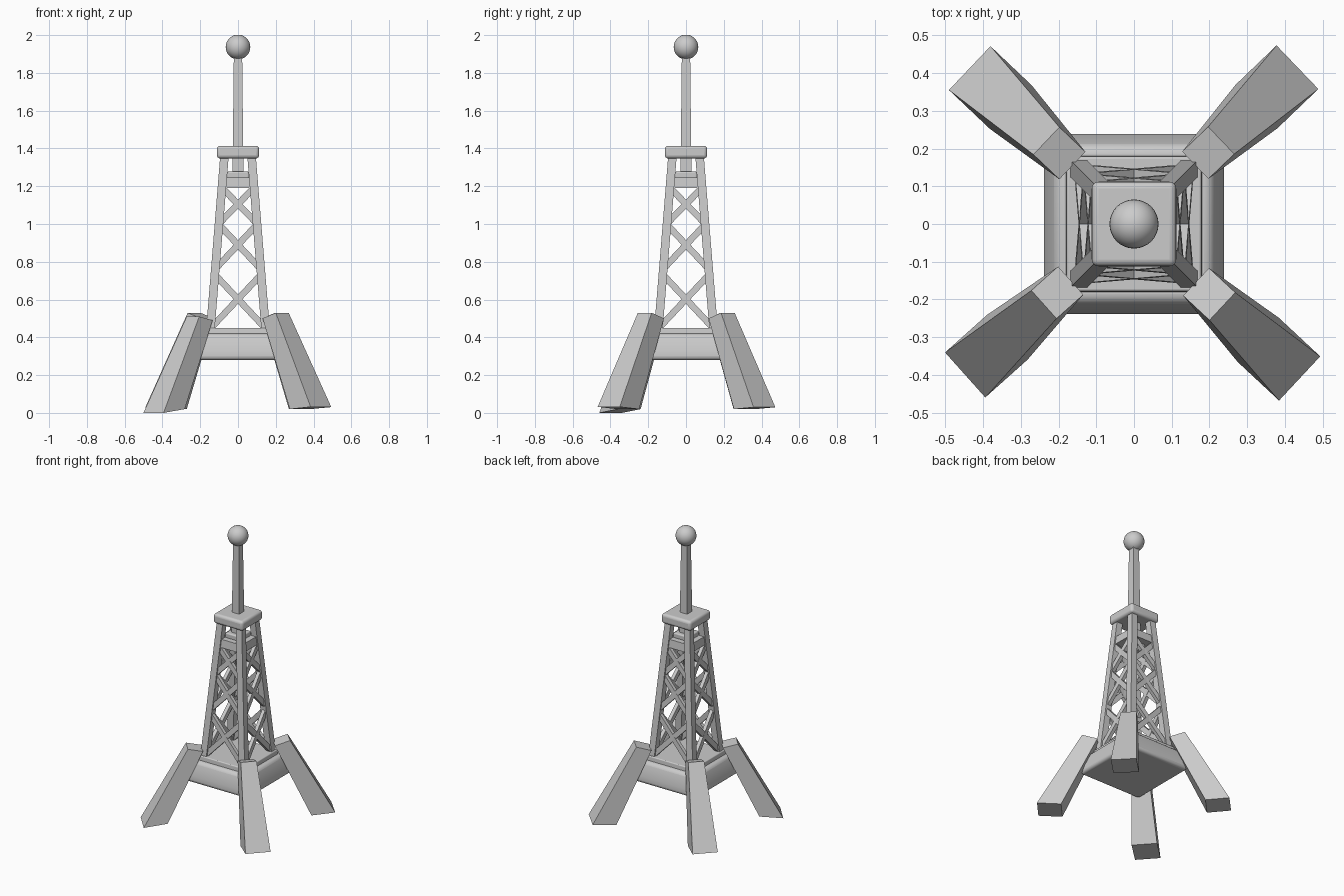
import bpy, bmesh, math
from mathutils import Vector, Matrix

if "Cube" in bpy.data.objects:
    bpy.data.objects.remove(bpy.data.objects["Cube"])


def make(name, bm, bevel=0, smooth=False):
    bmesh.ops.recalc_face_normals(bm, faces=bm.faces)
    me = bpy.data.meshes.new(name)
    bm.to_mesh(me)
    bm.free()
    ob = bpy.data.objects.new(name, me)
    bpy.context.collection.objects.link(ob)
    if bevel:
        mod = ob.modifiers.new("bevel", 'BEVEL')
        mod.width, mod.segments = bevel, 4
    if smooth:
        bpy.ops.object.select_all(action='DESELECT')
        ob.select_set(True)
        bpy.context.view_layer.objects.active = ob
        bpy.ops.object.shade_smooth_by_angle(angle=math.radians(35))
    return ob


def loft(bm, rings):
    """Skin a closed solid through four-point rings."""
    loops = [[bm.verts.new(p) for p in r] for r in rings]
    for a, b in zip(loops, loops[1:]):
        for i in range(4):
            j = (i + 1) % 4
            bm.faces.new((a[i], a[j], b[j], b[i]))
    bm.faces.new(loops[0])
    bm.faces.new(loops[-1])


def rect(x0, x1, y0, y1, z):
    return [(x0, y0, z), (x1, y0, z), (x1, y1, z), (x0, y1, z)]


def stack(name, profile, **kw):
    bm = bmesh.new()
    loft(bm, [rect(-h, h, -h, h, z) for h, z in profile])
    return make(name, bm, **kw)


def outer(z):
    """Half width of the tapering tower at height z."""
    return 0.168 + (z - 0.45) * (0.095 - 0.168) / 0.90


def spin4(bm):
    """Repeat a part on all four sides."""
    geom = bm.verts[:] + bm.edges[:] + bm.faces[:]
    for k in range(1, 4):
        d = bmesh.ops.duplicate(bm, geom=geom)
        vs = [v for v in d["geom"] if isinstance(v, bmesh.types.BMVert)]
        bmesh.ops.rotate(bm, verts=vs, cent=(0, 0, 0),
                         matrix=Matrix.Rotation(k * math.pi / 2, 3, 'Z'))


# base platform and its raised step
stack("base_platform", [(0.238, 0.28), (0.238, 0.33), (0.205, 0.42)],
      bevel=0.02, smooth=True)
stack("base_step", [(0.182, 0.40), (0.178, 0.45)], bevel=0.006, smooth=True)

# splayed feet: angle, radius-wise heights of the top and bottom faces
feet = [("back_right", 43.8, 0.03, 0.02, 0.50, 0.53),
        ("back_left", 136.5, 0.03, 0.02, 0.50, 0.53),
        ("front_left", 221.8, 0.0, 0.02, 0.49, 0.51),
        ("front_right", 317, 0.032, 0.02, 0.50, 0.53)]
for side, ang, zo, zi, ti, to in feet:
    bm = bmesh.new()
    loft(bm, [[(0.45, -0.08, zi), (0.60, -0.08, zo), (0.60, 0.08, zo), (0.45, 0.08, zi)],
              [(0.225, -0.05, ti), (0.32, -0.05, to), (0.32, 0.05, to), (0.225, 0.05, ti)]])
    bm.transform(Matrix.Rotation(math.radians(ang), 4, 'Z'))
    make(side + "_foot", bm)

# corner posts
bm = bmesh.new()
rings = []
for z in (0.42, 1.37):
    o = outer(z)
    rings.append(rect(o - 0.045, o, o - 0.045, o, z))
loft(bm, rings)
spin4(bm)
make("corner_posts", bm)

# crossed braces on each side
bm = bmesh.new()
for z0, z1 in ((0.45, 0.73), (0.765, 0.995), (1.005, 1.19)):
    for s in (-1, 1):
        p = Vector((-s * (outer(z0) - 0.025), -outer(z0) + 0.022, z0))
        q = Vector((s * (outer(z1) - 0.025), -outer(z1) + 0.022, z1))
        d = (q - p).normalized()
        w = d.cross(Vector((0, 1, 0))).normalized() * 0.017
        n = d.cross(w).normalized() * 0.012
        loft(bm, [[c - w - n, c + w - n, c + w + n, c - w + n] for c in (p, q)])
spin4(bm)
make("cross_braces", bm)

# upper horizontal beams
bm = bmesh.new()
loft(bm, [rect(-0.075, 0.075, -outer(z) + 0.008, -0.05, z) for z in (1.19, 1.245)])
spin4(bm)
make("upper_beams", bm)

# mast seat, cap, mast and ball
stack("mast_seat", [(0.058, 1.24), (0.058, 1.277)], bevel=0.008, smooth=True)
stack("top_cap", [(0.112, 1.347), (0.112, 1.414)], bevel=0.018, smooth=True)
stack("mast", [(0.029, 1.26), (0.022, 1.90)])
bm = bmesh.new()
bmesh.ops.create_uvsphere(bm, u_segments=32, v_segments=16, radius=0.065,
                          matrix=Matrix.Translation((0, 0, 1.937)))
make("top_ball", bm, smooth=True)
